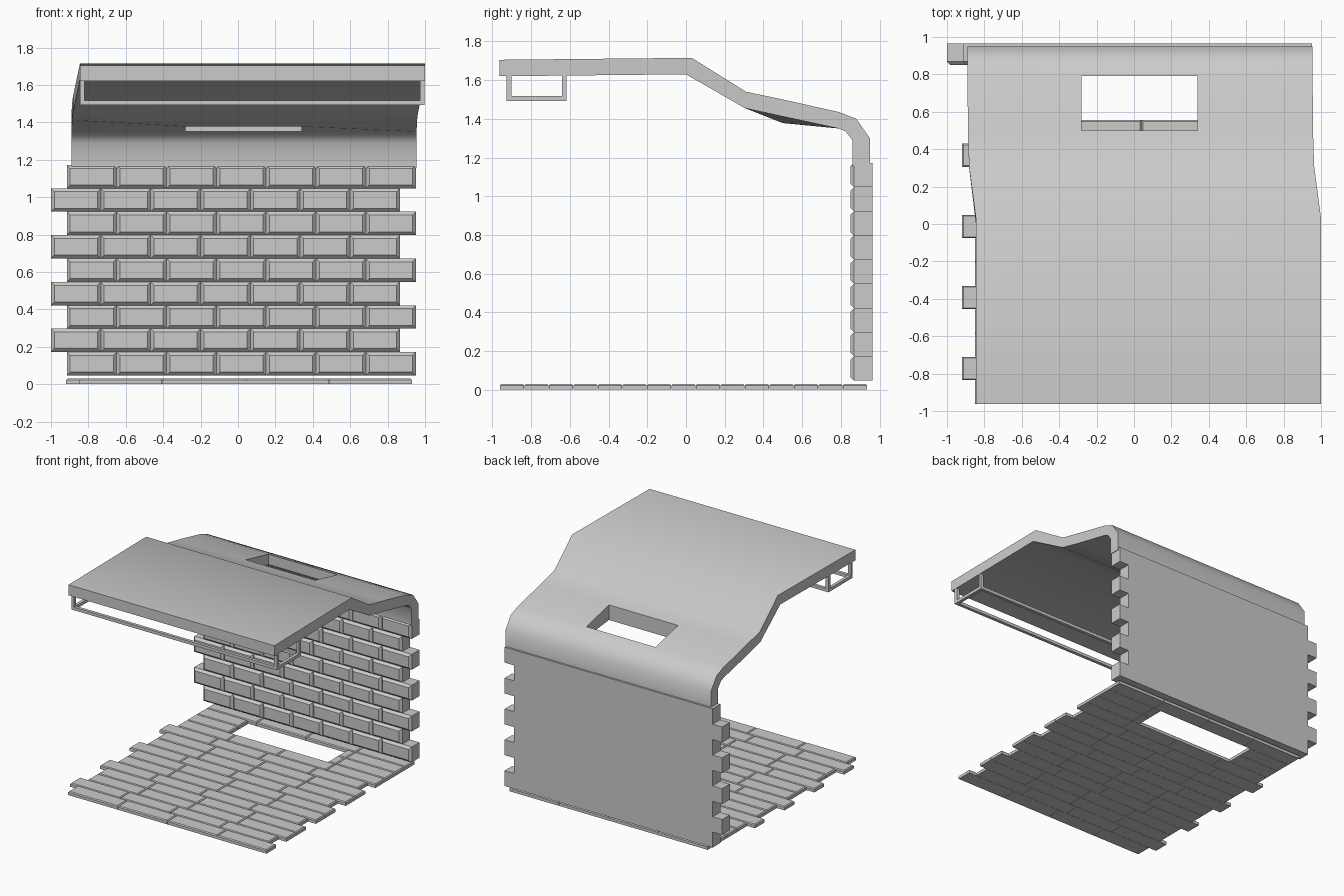
import bpy, bmesh
from mathutils import Vector, Matrix

if "Cube" in bpy.data.objects:
    bpy.data.objects.remove(bpy.data.objects["Cube"])


def new_object(name, bm):
    bmesh.ops.recalc_face_normals(bm, faces=bm.faces)
    mesh = bpy.data.meshes.new(name)
    bm.to_mesh(mesh)
    bm.free()
    ob = bpy.data.objects.new(name, mesh)
    bpy.context.collection.objects.link(ob)
    return ob


def block(bm, x0, x1, y0, y1, z0, z1, face=None, chamfer=0.0):
    """Box, optionally with the edges of the face looking along `face` chamfered."""
    size = Vector((x1 - x0, y1 - y0, z1 - z0))
    mid = Vector((x0 + x1, y0 + y1, z0 + z1)) / 2
    mat = Matrix.Translation(mid) @ Matrix.Diagonal((*size, 1))
    verts = bmesh.ops.create_cube(bm, size=1, matrix=mat)["verts"]
    if face:
        d = Vector(face)
        top = {v for v in verts if (v.co - mid).dot(d) > 0}
        edges = {e for v in top for e in v.link_edges if all(w in top for w in e.verts)}
        bmesh.ops.bevel(bm, geom=list(edges), offset=chamfer, segments=1,
                        affect='EDGES', clamp_overlap=True)


# Floor: 15 rows of planks, every third row shifted, with an opening by the wall
bm = bmesh.new()
pitch, length = 1.9 / 15, 0.445
hole = (-0.475, 0.415)
for row in range(15):
    y0 = -0.963 + row * pitch
    start = -0.92 if row % 3 == 1 and row < 12 else -0.85
    for i in range(4):
        a, b = start + i * length, start + (i + 1) * length
        spans = [(a, b)]
        if row in (12, 13):
            spans = [(a, min(b, hole[0])), (max(a, hole[1]), b)]
        for s, e in spans:
            if e - s > 0.03:
                block(bm, s + 0.001, e - 0.001, y0 + 0.001, y0 + pitch - 0.001,
                      0, 0.03, (0, 0, 1), 0.007)
new_object("floor_planks", bm)

# Back wall: nine staggered brick courses, chamfered on the inner side
bm = bmesh.new()
for course in range(9):
    z0 = 0.047 + course * 0.125
    start = -1.0 if course % 2 else -0.915
    for i in range(7):
        x0 = start + i * 0.2665
        block(bm, x0, x0 + 0.2665, 0.85, 0.965, z0, z0 + 0.125, (0, -1, 0), 0.018)
new_object("brick_wall", bm)

# Roof: curved slab with a rectangular hatch, (y, z) profile outside and inside
outer = [(-.963, 1.705), (.03, 1.715), (.31, 1.54), (.50, 1.50), (.79, 1.435),
         (.88, 1.40), (.95, 1.30), (.95, 1.155)]
inner = [(-.963, 1.62), (.0, 1.63), (.305, 1.455), (.50, 1.412), (.79, 1.35),
         (.825, 1.335), (.86, 1.29), (.86, 1.155)]
shift = [0, 0, .037, .043, .045, .045, .045, .045]
bm = bmesh.new()
top, under = [], []
for r, s in enumerate(shift):
    xs = (-0.845 - s, -0.28, 0.34, 1.0 - s)
    top.append([bm.verts.new((x, *outer[r])) for x in xs])
    under.append([bm.verts.new((x, *inner[r])) for x in xs])
for c in (1, 2):                      # underside sags at the hatch edge
    under[3][c].co.z = 1.378
cells = {(r, c) for r in range(7) for c in range(3)} - {(3, 1)}
for r, c in cells:
    ring = [(r, c), (r, c + 1), (r + 1, c + 1), (r + 1, c)]
    for layer in (top, under):
        bm.faces.new([layer[i][j] for i, j in ring])
    beyond = [(r - 1, c), (r, c + 1), (r + 1, c), (r, c - 1)]
    for k, n in enumerate(beyond):
        if n not in cells:
            (i, j), (p, q) = ring[k], ring[(k + 1) % 4]
            bm.faces.new([top[i][j], top[p][q], under[p][q], under[i][j]])
roof = new_object("roof_slab", bm)
bpy.context.view_layer.objects.active = roof
roof.select_set(True)
bpy.ops.object.shade_smooth_by_angle(angle=0.72)

# Hanging frame under the front edge: bottom rails and corner posts
bm = bmesh.new()
t, xa, xb, ya, yb, za, zb = 0.025, -0.845, 0.998, -0.928, -0.617, 1.492, 1.635
for y in (ya, yb - t):
    block(bm, xa, xb, y, y + t, za, za + t)
    for x in (xa, xb - t):
        block(bm, x, x + t, y, y + t, za + t, zb - 0.01)
for x in (xa, xb - t):
    block(bm, x, x + t, ya + t, yb - t, za, za + t)
new_object("hanging_frame", bm)
